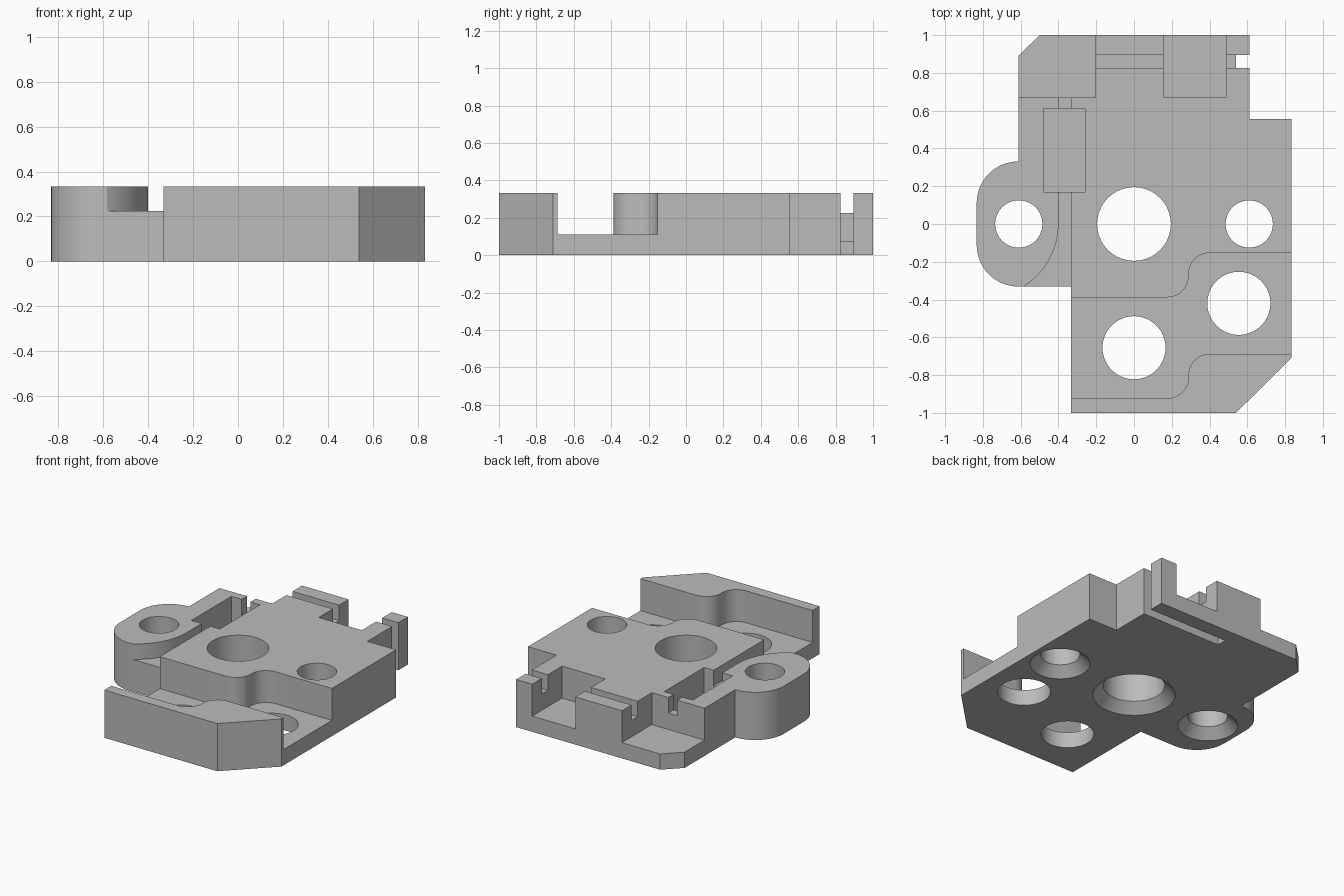
import bpy, bmesh
from math import cos, sin, radians
from mathutils import Matrix

cube = bpy.data.objects.get("Cube")
if cube:
    bpy.data.objects.remove(cube, do_unlink=True)

H = 0.333       # full plate height
FLOOR = 0.11    # floor of channel and pockets
GROOVE = 0.225  # floor of shallow grooves
TOP = H + 0.1   # cutter overshoot

gray = bpy.data.materials.new("plain gray")
gray.use_nodes = True
gray.diffuse_color = (0.5, 0.5, 0.5, 1)
gray.node_tree.nodes["Principled BSDF"].inputs["Base Color"].default_value = (0.5, 0.5, 0.5, 1)


def to_object(bm, name):
    bmesh.ops.recalc_face_normals(bm, faces=bm.faces)
    mesh = bpy.data.meshes.new(name)
    bm.to_mesh(mesh)
    bm.free()
    obj = bpy.data.objects.new(name, mesh)
    bpy.context.collection.objects.link(obj)
    mesh.materials.append(gray)
    return obj


def prism(name, points, z0, z1):
    bm = bmesh.new()
    face = bm.faces.new([bm.verts.new((x, y, z0)) for x, y in points])
    grown = bmesh.ops.extrude_face_region(bm, geom=[face])["geom"]
    verts = [g for g in grown if isinstance(g, bmesh.types.BMVert)]
    bmesh.ops.translate(bm, vec=(0, 0, z1 - z0), verts=verts)
    return to_object(bm, name)


def box(name, x0, x1, y0, y1, z0, z1):
    return prism(name, [(x0, y0), (x1, y0), (x1, y1), (x0, y1)], z0, z1)


def cone(name, x, y, r0, r1, z0, z1):
    bm = bmesh.new()
    bmesh.ops.create_cone(bm, cap_ends=True, segments=64, radius1=r0, radius2=r1, depth=z1 - z0,
                          matrix=Matrix.Translation((x, y, (z0 + z1) / 2)))
    return to_object(bm, name)


def arc(cx, cy, r, a0, a1, n=14):
    angles = [radians(a0 + (a1 - a0) * i / n) for i in range(n + 1)]
    return [(cx + r * cos(a), cy + r * sin(a)) for a in angles]


def s_wall(y):
    # stepped channel wall whose left part lies at y
    return ([(-0.45, y)] + arc(0.177, y + 0.112, 0.112, -90, 0)
            + arc(0.401, y + 0.123, 0.112, 180, 90) + [(0.95, y + 0.235)])


# Plate outline with rounded lug and chamfered corners
outline = ([(-0.5, 1), (-0.612, 0.89)]
           + arc(-0.612, 0.11, 0.221, 90, 180) + arc(-0.612, -0.11, 0.221, 180, 270)
           + [(-0.333, -0.331), (-0.333, -1), (0.54, -1), (0.833, -0.71),
              (0.833, 0.555), (0.612, 0.555), (0.612, 1)])
plate = prism("mounting_plate", outline, 0, H)

# Stepped front channel, rear pockets and cross groove
cutters = [
    prism("channel_cut", s_wall(-0.922) + s_wall(-0.388)[::-1], FLOOR, TOP),
    box("right_rear_pocket_cut", -0.75, -0.205, 0.67, 1.1, FLOOR, TOP),
    box("left_rear_pocket_cut", 0.155, 0.488, 0.67, 1.1, FLOOR, TOP),
    box("rear_groove_cut", -0.3, 0.7, 0.827, 0.895, GROOVE, TOP),
    box("end_notch_cut", 0.54, 0.7, 0.827, 0.895, -0.1, TOP),
    box("underside_slot_cut", 0.0, 0.7, 0.827, 0.895, -0.1, 0.07),
    # Side groove flaring around the lug, with a deeper pocket
    prism("side_groove_cut", [(-0.333, 0.75), (-0.4, 0.75)]
          + arc(-0.79, 0, 0.39, 0, -64) + [(-0.333, -0.351)], GROOVE, TOP),
    box("side_pocket_cut", -0.48, -0.26, 0.17, 0.612, FLOOR, TOP),
]

# Through holes, three of them countersunk from below
for x, y, r, sink in [(0, 0, 0.195, 0.065), (-0.61, 0, 0.125, 0.065), (0.61, 0, 0.125, 0.065),
                      (0, -0.655, 0.167, 0), (0.555, -0.42, 0.167, 0)]:
    cutters.append(cone("hole_cut", x, y, r, r, -0.1, TOP))
    if sink:
        cutters.append(cone("countersink_cut", x, y, r + sink + 0.05, r - 0.02, -0.05, sink + 0.02))

# Apply the cuts
for cutter in cutters:
    mod = plate.modifiers.new(cutter.name, "BOOLEAN")
    mod.operation = "DIFFERENCE"
    mod.solver = "EXACT"
    mod.object = cutter
    cutter.hide_render = True
bpy.context.view_layer.update()
result = bpy.data.meshes.new_from_object(plate.evaluated_get(bpy.context.evaluated_depsgraph_get()))
plate.modifiers.clear()
plate.data = result
for cutter in cutters:
    bpy.data.objects.remove(cutter, do_unlink=True)

# One colour, smooth round walls with sharp edges
plate.data.materials.clear()
plate.data.materials.append(gray)
for poly in plate.data.polygons:
    poly.material_index = 0
bpy.ops.object.select_all(action="DESELECT")
plate.select_set(True)
bpy.context.view_layer.objects.active = plate
bpy.ops.object.shade_smooth_by_angle(angle=radians(30))
